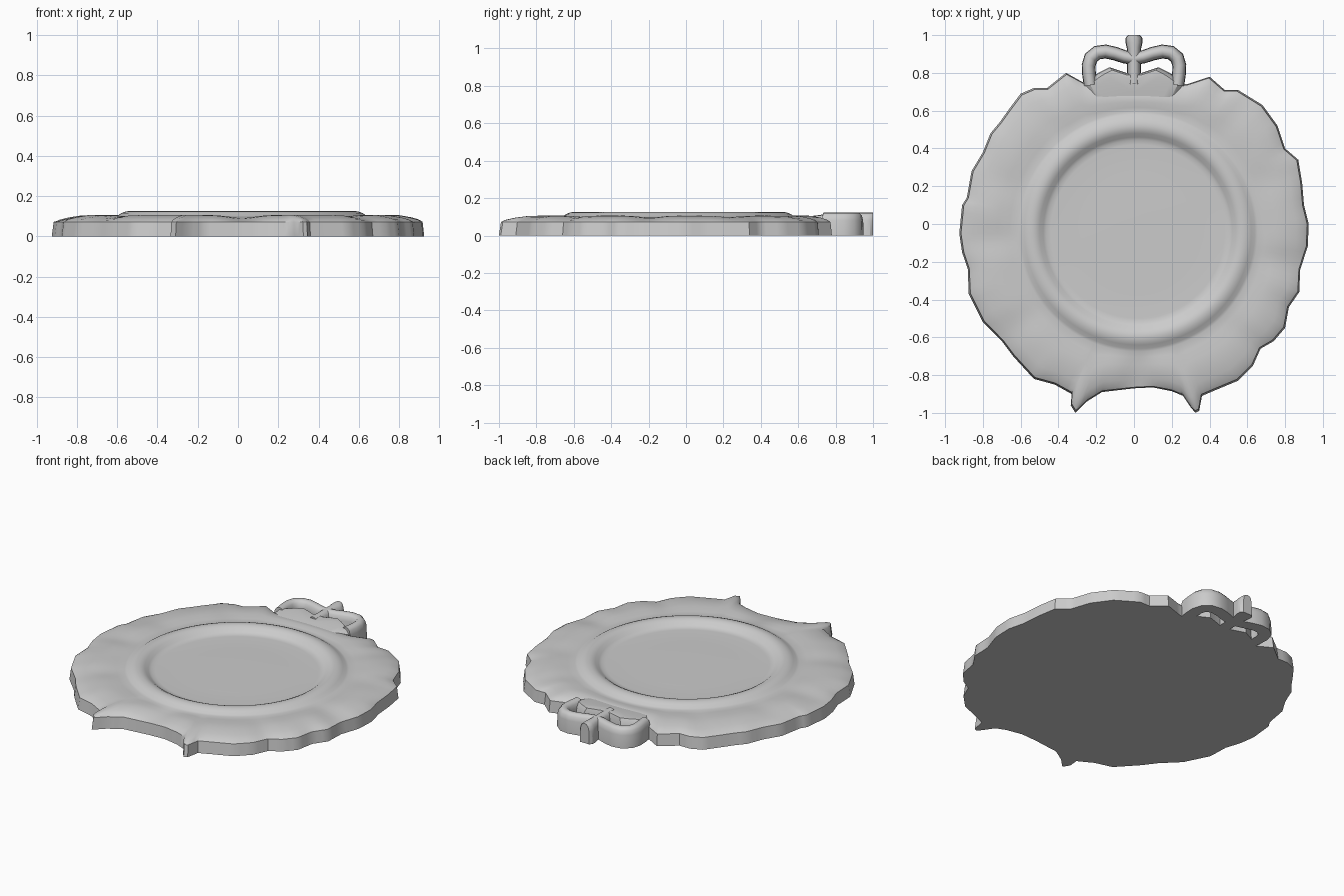
import bpy, bmesh, math
from mathutils import Vector

if "Cube" in bpy.data.objects:
    bpy.data.objects.remove(bpy.data.objects["Cube"])

CENTRE = Vector((0.02, -0.04))


def make_object(name, bm, angle=35):
    bmesh.ops.recalc_face_normals(bm, faces=bm.faces[:])
    mesh = bpy.data.meshes.new(name)
    bm.to_mesh(mesh)
    bm.free()
    obj = bpy.data.objects.new(name, mesh)
    bpy.context.collection.objects.link(obj)
    bpy.ops.object.select_all(action='DESELECT')
    obj.select_set(True)
    bpy.context.view_layer.objects.active = obj
    bpy.ops.object.shade_smooth_by_angle(angle=math.radians(angle))
    return obj


def loft(bm, loops, closed=True):
    """Join successive vertex loops with quads."""
    n = len(loops[0])
    for a, b in zip(loops, loops[1:]):
        for i in range(n if closed else n - 1):
            j = (i + 1) % n
            bm.faces.new((a[i], a[j], b[j], b[i]))


# Leafy outline, counter-clockwise from the bottom centre
right_side = [(0, -.87), (.1, -.865), (.2, -.885), (.26, -.91), (.30, -.97), (.325, -1.0),
              (.345, -.99), (.36, -.91), (.43, -.88), (.55, -.83), (.63, -.75), (.67, -.66),
              (.74, -.62), (.80, -.55), (.82, -.44), (.875, -.36), (.88, -.24), (.92, -.12),
              (.925, 0), (.90, .1), (.89, .22), (.87, .34), (.80, .40), (.76, .52),
              (.68, .63), (.55, .71), (.48, .71), (.40, .78), (.28, .74)]
left_side = [(0, .74), (-.27, .75), (-.36, .80), (-.46, .72), (-.53, .72), (-.60, .69),
             (-.66, .61), (-.71, .54), (-.76, .48), (-.80, .38), (-.86, .28), (-.885, .14),
             (-.91, .1), (-.925, -.05), (-.91, -.15), (-.88, -.24), (-.875, -.37),
             (-.80, -.52), (-.70, -.62), (-.64, -.70), (-.53, -.82), (-.42, -.85),
             (-.33, -.90), (-.335, -.96), (-.31, -1.0), (-.25, -.94), (-.17, -.89)]
corners = [Vector(p) for p in right_side + left_side]
outline = []
for i, p in enumerate(corners):
    q = corners[(i + 1) % len(corners)]
    steps = max(2, round((q - p).length / 0.035))
    outline += [p.lerp(q, k / steps) for k in range(steps)]

# Shallow gaps between the leaf bundles: (angle, width, depth)
gaps = [(-90, 7, .018), (-12, 6, .013), (-45, 5, .008), (22, 7, .008), (50, 5, .006),
        (183, 6, .012), (160, 6, .008), (218, 6, .009), (130, 5, .006)]


def gap_depth(angle):
    total = 0
    for a, w, d in gaps:
        diff = (math.degrees(angle) - a + 180) % 360 - 180
        total += d * math.exp(-(diff / w) ** 2)
    return total


# Plate: wreath rim, raised ring and recessed disc in one skin
rim = [(0, 0), (.03, .072), (.10, .084), (.24, .095), (.45, .105), (.65, .106), (.85, .101)]
ring = [(.635, .098), (.62, .102), (.60, .115), (.58, .123), (.56, .126), (.54, .124),
        (.52, .115), (.50, .100), (.485, .092), (.46, .090), (.30, .092), (.12, .093)]
bm = bmesh.new()
loops = []
for t, z in rim:
    loop = []
    for p in outline:
        d = p - CENTRE
        inner = CENTRE + d.normalized() * ring[0][0]
        q = p.lerp(inner, t)
        dip = gap_depth(math.atan2(d.y, d.x)) * max(0, math.sin(math.pi * min(1, t * .9 + .1)))
        loop.append(bm.verts.new((q.x, q.y, z - (dip if z > .075 else 0))))
    loops.append(loop)
for r, z in ring:
    loops.append([bm.verts.new((*(CENTRE + (p - CENTRE).normalized() * r), z)) for p in outline])
loft(bm, loops)
for loop, z in ((loops[-1], .093), (loops[0], 0)):
    mid = bm.verts.new((CENTRE.x, CENTRE.y, z))
    for i, v in enumerate(loop):
        bm.faces.new((v, loop[(i + 1) % len(loop)], mid))
make_object("wreath_plate", bm)

# Crown base: fanned solid panel with sloped top
half = [(.17, .585), (.215, .65), (.265, .745), (.205, .79), (.18, .805), (.13, .83), (.04, .80)]
panel = [Vector(p) for p in half] + [Vector((-x, y)) for x, y in reversed(half)]
bm = bmesh.new()
mid = Vector((0, .70))
loops = []
for t, z in ((0, 0), (.02, .085), (.12, .105), (.3, .108)):
    loops.append([bm.verts.new((*p.lerp(mid, t), z + .012 * (p.y - .7) / .13 * (z > .09)))
                  for p in panel])
loft(bm, loops)
bm.faces.new(loops[0])
top = bm.verts.new((0, .70, .106))
for i, v in enumerate(loops[-1]):
    bm.faces.new((v, loops[-1][(i + 1) % len(panel)], top))
make_object("crown_base", bm)


def band(name, path, widths):
    """Round-topped bar following a flat path, standing on the ground."""
    section = [(1, 0), (.93, .08), (.75, .106), (.4, .119), (0, .122),
               (-.4, .119), (-.75, .106), (-.93, .08), (-1, 0)]
    pts = [Vector(p) for p in path]
    bm = bmesh.new()
    loops = []
    for i, p in enumerate(pts):
        d = (pts[min(i + 1, len(pts) - 1)] - pts[max(i - 1, 0)]).normalized()
        side = Vector((d.y, -d.x)) * widths[i]
        loops.append([bm.verts.new((*(p + side * s), z)) for s, z in section])
    loft(bm, loops)
    bm.faces.new(loops[0])
    bm.faces.new(loops[-1])
    return make_object(name, bm)


# Crown arches on both sides, and the central post
arch = [(.23, .735), (.238, .79), (.24, .84), (.228, .88), (.195, .907), (.15, .913),
        (.10, .902), (.05, .885), (0, .875)]
for name, s in (("crown_arch_right", 1), ("crown_arch_left", -1)):
    band(name, [(x * s, y) for x, y in arch], [.036, .036, .037, .038, .038, .037, .036, .035, .034])
band("crown_post", [(0, .74), (0, .90), (0, .93), (0, .96), (0, .985), (0, 1.0)],
     [.036, .036, .038, .045, .044, .032])
